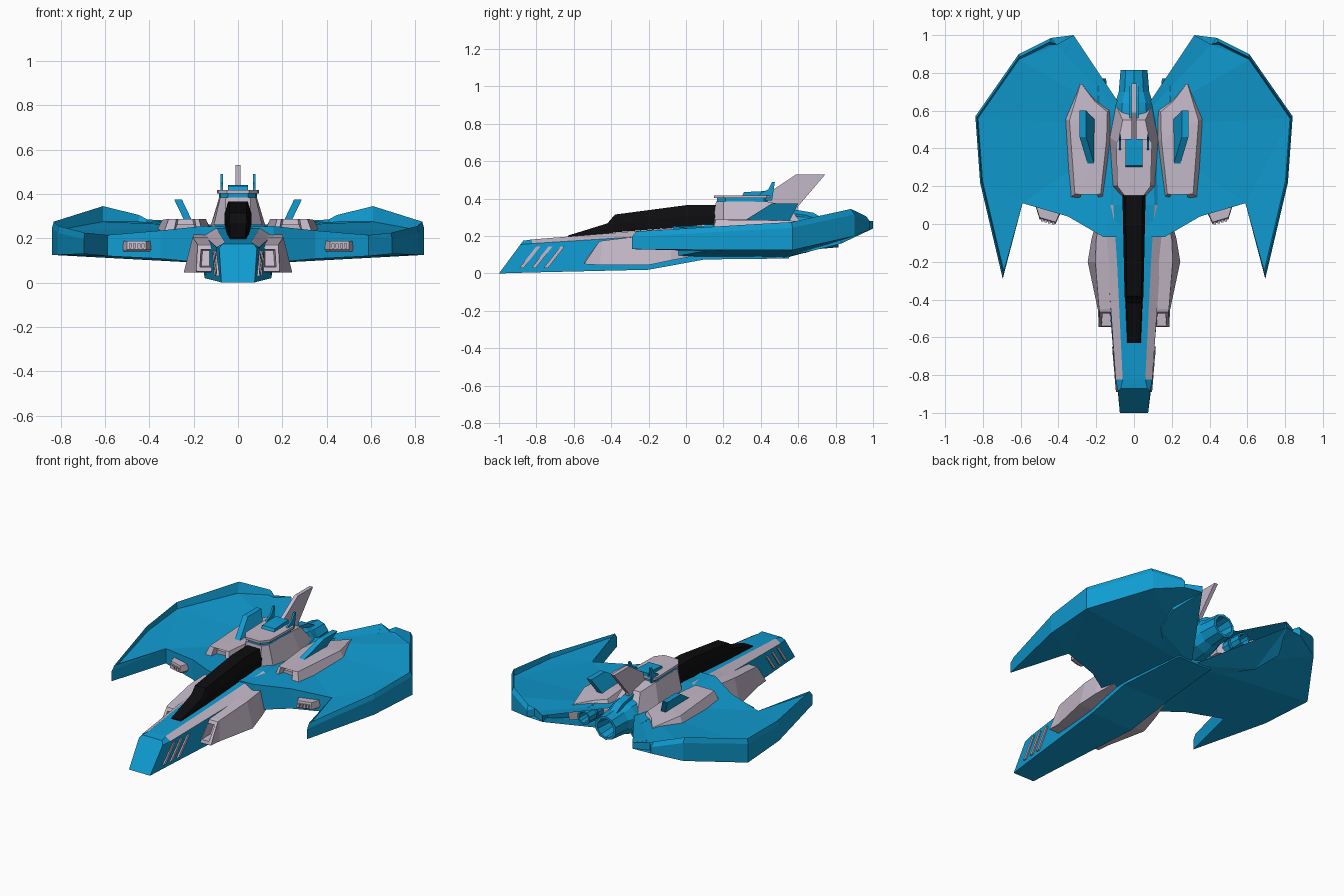
import bpy, bmesh
from math import sin, cos, pi

if "Cube" in bpy.data.objects:
    bpy.data.objects.remove(bpy.data.objects["Cube"])


def mat(name, col):
    m = bpy.data.materials.new(name)
    m.diffuse_color = (*col, 1)
    m.use_nodes = True
    m.node_tree.nodes["Principled BSDF"].inputs["Base Color"].default_value = m.diffuse_color
    return m


BLUE = mat("blue_paint", (0.005, 0.33, 0.64))
PINK = mat("pale_panel", (0.55, 0.48, 0.58))
BLACK = mat("black_glass", (0.004, 0.004, 0.005))


def loft(name, rings, m, mirror=False):
    """Skin a list of equal-length rings of 3D points and cap both ends."""
    bm = bmesh.new()
    vs = [[bm.verts.new(p) for p in r] for r in rings]
    n = len(rings[0])
    for a, b in zip(vs, vs[1:]):
        for i in range(n):
            bm.faces.new((a[i], a[(i + 1) % n], b[(i + 1) % n], b[i]))
    caps = [bm.faces.new(vs[0]), bm.faces.new(vs[-1])]
    bmesh.ops.triangulate(bm, faces=[f for f in caps if n > 6])
    bmesh.ops.remove_doubles(bm, verts=bm.verts[:], dist=1e-5)
    bmesh.ops.recalc_face_normals(bm, faces=bm.faces[:])
    me = bpy.data.meshes.new(name)
    bm.to_mesh(me)
    bm.free()
    me.materials.append(m)
    ob = bpy.data.objects.new(name, me)
    bpy.context.collection.objects.link(ob)
    if mirror:
        ob.modifiers.new("mirror", 'MIRROR').use_clip = False
    return ob


def side_plate(name, prof, x0, x1, m, lean=0.0, mirror=False):
    """(y, z) profile extruded in x, optionally leaning outward with height."""
    z0 = min(z for _, z in prof)
    return loft(name, [[(x + (z - z0) * lean, y, z) for y, z in prof] for x in (x0, x1)], m, mirror)


def box(name, x0, x1, y0, y1, z0, z1, m, mirror=False):
    return side_plate(name, [(y0, z0), (y1, z0), (y1, z1), (y0, z1)], x0, x1, m, 0, mirror)


def symmetric(half):
    """Complete a half outline given from front to back on the +x side."""
    return half + [(-x, y) for x, y in reversed(half)]


# Fuselage: six-sided loft with a raked nose and pale chamfers
def hull_ring(y, wb, zb, ws, zs, wt, zt, rake=0.0):
    half = [(wb, zb), (ws, zs), (wt, zt)]
    pts = half + [(-x, z) for x, z in reversed(half)]
    return [(x, y + z * rake, z) for x, z in pts]


fus = loft("fuselage", [
    hull_ring(-1.0, .075, 0, .085, .155, .07, .175, .74),
    hull_ring(-.84, .09, .005, .097, .16, .06, .182, .1),
    hull_ring(-.2, .15, .02, .14, .2, .09, .232),
    hull_ring(.1, .16, .075, .155, .235, .11, .262),
    hull_ring(.55, .12, .08, .12, .23, .08, .26)], BLUE)
fus.data.materials.append(PINK)
for f in fus.data.polygons:
    n, c = f.normal, f.center
    if .3 < n.z < .93 and -.82 < c.y < .2 and abs(c.x) > .06:
        f.material_index = 1

# Slanted nose vents
for i in range(3):
    y = -.89 + i * .065
    prof = [(y, .03), (y + .022, .03), (y + .112, .145), (y + .09, .145)]
    outer = [(.1 + (p + .84) * .085, p, z) for p, z in prof]
    loft(f"nose_vent_{i + 1}", [[(.06, p, z) for p, z in prof], outer], PINK, True)

# Wings: x, y, underside z, top z, dished surface z, is raised rim
W = [(0, -.07, .075, .25, .25, 0), (.16, -.07, .09, .255, .255, 0),
     (.35, .04, .108, .235, .235, 0), (.59, .11, .12, .215, .215, 0),
     (.695, -.29, .13, .225, .212, 1), (.815, .22, .125, .255, .225, 1),
     (.84, .57, .125, .275, .235, 1), (.61, .9, .2, .345, .275, 1),
     (.44, .985, .235, .305, .275, 1), (.41, .95, .235, .285, .27, 0),
     (.32, 1.0, .24, .28, .28, 0), (.405, .83, .16, .26, .26, 0),
     (.36, .67, .12, .235, .235, 0), (.2, .52, .09, .23, .23, 0),
     (0, .52, .08, .25, .25, 0)]


def wing_ring(k, level):
    out = []
    for x, y, zb, zt, zs, rim in W:
        s = k * rim
        z = (zb, zt - .03 * rim, zt, zs)[level]
        out.append((x + (.6 - x) * s, y + (.4 - y) * s, z))
    return out


loft("wing", [wing_ring(0, 0), wing_ring(0, 1), wing_ring(.035, 2), wing_ring(.06, 3)], BLUE, True)


# Cheek intakes beside the fuselage
def cheek(yb, yt, xb, xt, zb, zt, xi=.08):
    return [(xi, yb, zb), (xb, yb, zb), (xt, yt, zt), (xi, yt, zt)]


loft("cheek_intake", [
    cheek(-.46, -.41, .165, .16, .075, .145, .125),
    cheek(-.54, -.475, .172, .167, .07, .15, .12),
    cheek(-.545, -.465, .188, .182, .05, .17),
    cheek(-.46, -.45, .19, .185, .045, .175),
    cheek(-.2, -.2, .245, .205, .045, .205),
    cheek(-.08, -.08, .225, .2, .07, .215),
    cheek(.19, .19, .155, .15, .12, .235)], PINK, True)

# Wing-edge gun housings with vent cells
G = [(.37, .1), (.415, .0), (.5, .025), (.52, .09), (.56, .16), (.4, .16)]
loft("gun_housing", [[(x, y + .015, .14) for x, y in G], [(x, y, .15) for x, y in G],
                     [(x, y + .01, .188) for x, y in G]], PINK, True)
for i in range(4):
    x = .422 + i * .019
    y = .003 + i * .0055
    box(f"gun_cell_{i + 1}", x, x + .013, y - .006, y + .03, .153, .176, PINK, True)

# Canopy
C = [(-.63, .036, .19, .032, .203), (-.42, .045, .21, .04, .268), (-.38, .05, .22, .038, .315),
     (0, .058, .25, .042, .365), (.18, .062, .25, .045, .365)]
loft("canopy", [[(wb, y, zb), (wb, y, (zb + zt) / 2), (wt, y, zt), (-wt, y, zt),
                 (-wb, y, (zb + zt) / 2), (-wb, y, zb)] for y, wb, zb, wt, zt in C], BLACK)

# Shoulder engine pods with forked intake front
S = [(.12, .45), (.16, .14), (.185, .135), (.195, .2), (.28, .2), (.29, .135),
     (.335, .14), (.372, .56), (.295, .775), (.2, .67), (.115, .61)]


def pod_ring(k, z, tail):
    return [(x + (.235 - x) * k, y + (.4 - y) * k * .35, z + tail * max(0, y - .5)) for x, y in S]


loft("shoulder_pod", [pod_ring(.06, .17, 0), pod_ring(0, .225, 0), pod_ring(.22, .288, -.08)], PINK, True)
box("pod_intake_grille", .19, .285, .185, .22, .225, .262, PINK, True)
side_plate("canted_fin", [(.3, .275), (.34, .3), (.46, .375), (.6, .375), (.55, .275)],
           .205, .24, BLUE, .48, True)

# Bridge tower: tapered base, blue band and roof plate
base = symmetric([(.06, .14), (.115, .2), (.13, .46), (.1, .64)])
neck = symmetric([(.055, .16), (.08, .2), (.085, .43), (.06, .55)])
roof = symmetric([(.05, .15), (.088, .2), (.095, .43), (.08, .45)])
loft("bridge_tower", [[(x, y, .235) for x, y in base],
                      [(x, y, .385 - .2 * max(0, y - .43)) for x, y in neck]], PINK)
loft("bridge_band", [[(x * .9, .3 + (y - .3) * .9, z) for x, y in roof] for z in (.38, .405)], BLUE)
loft("bridge_roof", [[(x, y, z) for x, y in roof] for z in (.403, .418)], PINK)
side_plate("roof_block", [(.3, .415), (.31, .435), (.41, .44), (.45, .44), (.45, .415)], -.045, .045, BLUE)
side_plate("roof_fin", [(.37, .39), (.4, .43), (.44, .45), (.46, .49), (.475, .49), (.46, .39)],
           .068, .08, BLUE, 0, True)
side_plate("tail_fin", [(.42, .36), (.44, .43), (.59, .53), (.745, .53), (.6, .36), (.58, .28)],
           -.012, .012, PINK)


# Engines: faceted barrels with hollow nozzles
def engine(name, x, z, prof, mirror=False, n=10):
    ring = [(cos(2 * pi * (i + .5) / n), sin(2 * pi * (i + .5) / n)) for i in range(n)]
    loft(name, [[(x + r * c, y, z + r * s) for c, s in ring] for y, r in prof], BLUE, mirror)


engine("main_engine", 0, .215, [(.4, .1), (.52, .12), (.64, .105), (.7, .085), (.815, .075),
                                (.815, .06), (.7, .05)])
engine("side_engine", .19, .215, [(.5, .045), (.68, .047), (.68, .04), (.7, .04), (.7, .047),
                                  (.77, .045), (.77, .034), (.7, .03)], True)
side_plate("engine_spine", [(.5, .3), (.56, .345), (.68, .325), (.76, .28), (.5, .28)], -.025, .025, BLUE)
